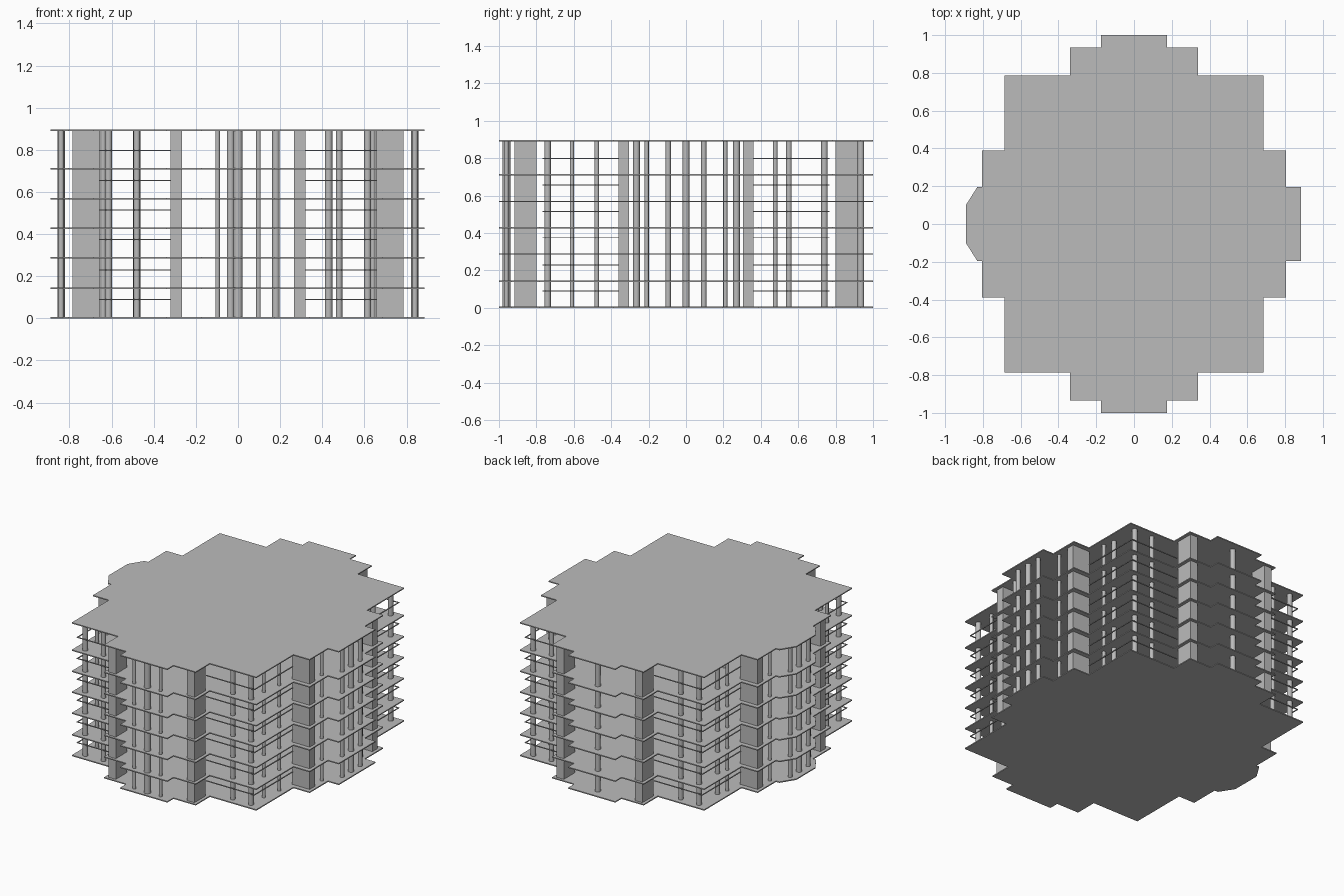
import bpy
import bmesh

if "Cube" in bpy.data.objects:
    bpy.data.objects.remove(bpy.data.objects["Cube"], do_unlink=True)

concrete = bpy.data.materials.new("grey concrete")
concrete.use_nodes = True
GREY = (0.5, 0.5, 0.5, 1)
concrete.diffuse_color = GREY
concrete.node_tree.nodes["Principled BSDF"].inputs["Base Color"].default_value = GREY

TOP = 0.897
LEVELS = [0, 0.139, 0.284, 0.425, 0.565, 0.707, 0.89]
THICK = 0.007


def finish(bm, name):
    bmesh.ops.recalc_face_normals(bm, faces=bm.faces)
    mesh = bpy.data.meshes.new(name)
    bm.to_mesh(mesh)
    bm.free()
    mesh.materials.append(concrete)
    obj = bpy.data.objects.new(name, mesh)
    bpy.context.collection.objects.link(obj)
    return obj


def box(name, x0, x1, y0, y1, z0, z1):
    bm = bmesh.new()
    bmesh.ops.create_cube(bm, size=1)
    for v in bm.verts:
        v.co.x = x1 if v.co.x > 0 else x0
        v.co.y = y1 if v.co.y > 0 else y0
        v.co.z = z1 if v.co.z > 0 else z0
    return finish(bm, name)


def column(name, x, y, radius):
    bm = bmesh.new()
    bmesh.ops.create_cone(bm, cap_ends=True, segments=16, radius1=radius,
                          radius2=radius, depth=TOP - 0.004)
    bmesh.ops.translate(bm, verts=bm.verts, vec=(x, y, TOP / 2))
    obj = finish(bm, name)
    for p in obj.data.polygons:
        p.use_smooth = abs(p.normal.z) < 0.5


# Floor outline: stepped half mirrored front to back, angled bay on one side
steps = [(0.885, 0.195), (0.805, 0.195), (0.805, 0.39), (0.685, 0.39), (0.685, 0.785),
         (0.34, 0.785), (0.34, 0.935), (0.175, 0.935), (0.175, 1)]
back_left = [(-x, y) for x, y in reversed(steps[1:])]
bay = [(-0.83, 0.195), (-0.89, 0.1)]
half = steps + back_left + bay
outline = half + [(x, -y) for x, y in reversed(half)]

for i, z in enumerate(LEVELS):
    bm = bmesh.new()
    face = bm.faces.new([bm.verts.new((x, y, z)) for x, y in outline])
    ext = bmesh.ops.extrude_face_region(bm, geom=[face])
    top = [g for g in ext["geom"] if isinstance(g, bmesh.types.BMVert)]
    bmesh.ops.translate(bm, verts=top, vec=(0, 0, THICK))
    finish(bm, f"floor_slab_{i}")


def mirrored_box(name, x0, x1, y0, y1, z0, z1):
    for sx in (-1, 1):
        for sy in (-1, 1):
            xs = sorted((sx * x0, sx * x1))
            ys = sorted((sy * y0, sy * y1))
            box(name, *xs, *ys, z0, z1)


# Wall piers at the inner corners of the steps
mirrored_box("end_pier", 0.265, 0.32, 0.80, 0.918, 0.002, TOP - 0.002)
mirrored_box("side_pier", 0.655, 0.785, 0.305, 0.36, 0.002, TOP - 0.002)

# Balcony rails wrapping each corner between piers
for z in LEVELS[:-1]:
    rail = z + 0.088
    mirrored_box("end_rail", 0.30, 0.66, 0.762, 0.768, rail, rail + 0.005)
    mirrored_box("side_rail", 0.654, 0.66, 0.345, 0.768, rail, rail + 0.005)

# Columns common to both sides
for s in (-1, 1):
    for sy in (-1, 1):
        column("corner_column", s * 0.615, sy * 0.74, 0.017)
        column("end_column", s * 0.48, sy * 0.74, 0.015)
        column("side_column", s * 0.64, sy * 0.477, 0.012)
        column("step_column", s * 0.77, sy * 0.21, 0.011)
        column("bay_column", s * 0.84, sy * 0.095, 0.014)
    column("bay_middle_column", s * 0.84, 0, 0.018)
    column("front_side_column", s * 0.62, -0.61, 0.011)
    column("back_side_column", s * 0.62, 0.55, 0.015)
    column("front_entry_column", s * 0.097, -0.96, 0.011)

column("front_middle_column", 0, -0.96, 0.022)
column("back_middle_column", 0, 0.935, 0.018)

# Interior columns
for x in (-0.48, -0.035, 0.18, 0.43):
    for y in (-0.265, 0.27):
        column("inner_column", x, y, 0.018)
